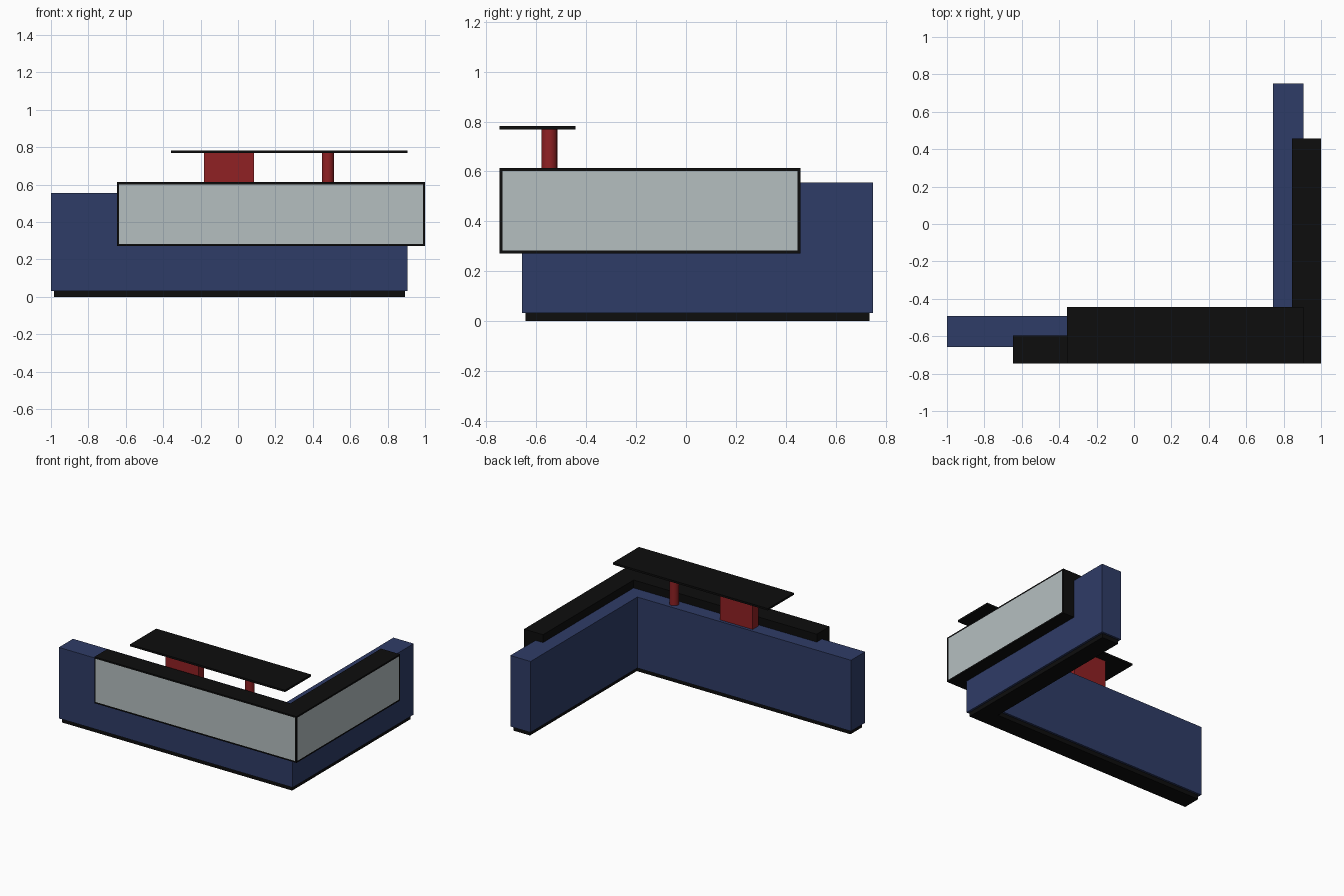
import bpy
import bmesh

cube = bpy.data.objects.get("Cube")
if cube:
    bpy.data.objects.remove(cube, do_unlink=True)


def material(name, rgb):
    mat = bpy.data.materials.new(name)
    mat.use_nodes = True
    mat.diffuse_color = (*rgb, 1)
    mat.node_tree.nodes["Principled BSDF"].inputs["Base Color"].default_value = (*rgb, 1)
    return mat


blue = material("navy_blue", (0.028, 0.045, 0.135))
black = material("black", (0.004, 0.004, 0.004))
grey = material("pale_grey", (0.46, 0.52, 0.53))
red = material("dark_red", (0.28, 0.015, 0.017))


def prism(name, outline, z0, z1, mats, panel=None):
    """Extrude an outline upward; faces chosen by panel get an inset second colour."""
    bm = bmesh.new()
    base = bm.faces.new([bm.verts.new((x, y, z0)) for x, y in outline])
    top = bmesh.ops.extrude_face_region(bm, geom=[base])["geom"]
    for v in top:
        if isinstance(v, bmesh.types.BMVert):
            v.co.z = z1
    bmesh.ops.recalc_face_normals(bm, faces=bm.faces[:])
    if panel:
        faces = [f for f in bm.faces if panel(f)]
        bmesh.ops.inset_individual(bm, faces=faces, thickness=0.016)
        for f in faces:
            f.material_index = 1
    mesh = bpy.data.meshes.new(name)
    bm.to_mesh(mesh)
    bm.free()
    for m in mats:
        mesh.materials.append(m)
    obj = bpy.data.objects.new(name, mesh)
    bpy.context.collection.objects.link(obj)
    return obj


def corner(x0, x1, y0, y1, tx, ty):
    """L outline with its outer corner at the front left of the model."""
    return [(x0, y0), (x1, y0), (x1, y1), (x1 - tx, y1), (x1 - tx, y0 + ty), (x0, y0 + ty)]


def rect(x0, x1, y0, y1):
    return [(x0, y0), (x1, y0), (x1, y1), (x0, y1)]


# Counter body on a recessed plinth
prism("plinth", corner(-0.985, 0.892, -0.643, 0.735, 0.135, 0.135), 0, 0.035, [black])
prism("counter_body", corner(-1, 0.907, -0.658, 0.75, 0.165, 0.165), 0.032, 0.555, [blue])

# Framed display case wrapping the outer corner, with pale front and side panels
prism("display_case", corner(-0.648, 1, -0.747, 0.458, 0.155, 0.15), 0.272, 0.613, [black, grey],
      lambda f: (f.normal.y < -0.9 or f.normal.x > 0.9) and f.calc_center_median().x > 0)

# Supports and raised shelf
prism("shelf_support", rect(-0.183, 0.085, -0.58, -0.515), 0.55, 0.772, [red])
bpy.ops.mesh.primitive_cylinder_add(vertices=32, radius=0.032, depth=0.222,
                                    location=(0.48, -0.548, 0.661))
post = bpy.context.object
post.name = "shelf_post"
post.data.materials.append(red)
bpy.ops.object.shade_smooth_by_angle()
prism("shelf", rect(-0.357, 0.907, -0.747, -0.443), 0.769, 0.783, [black])
